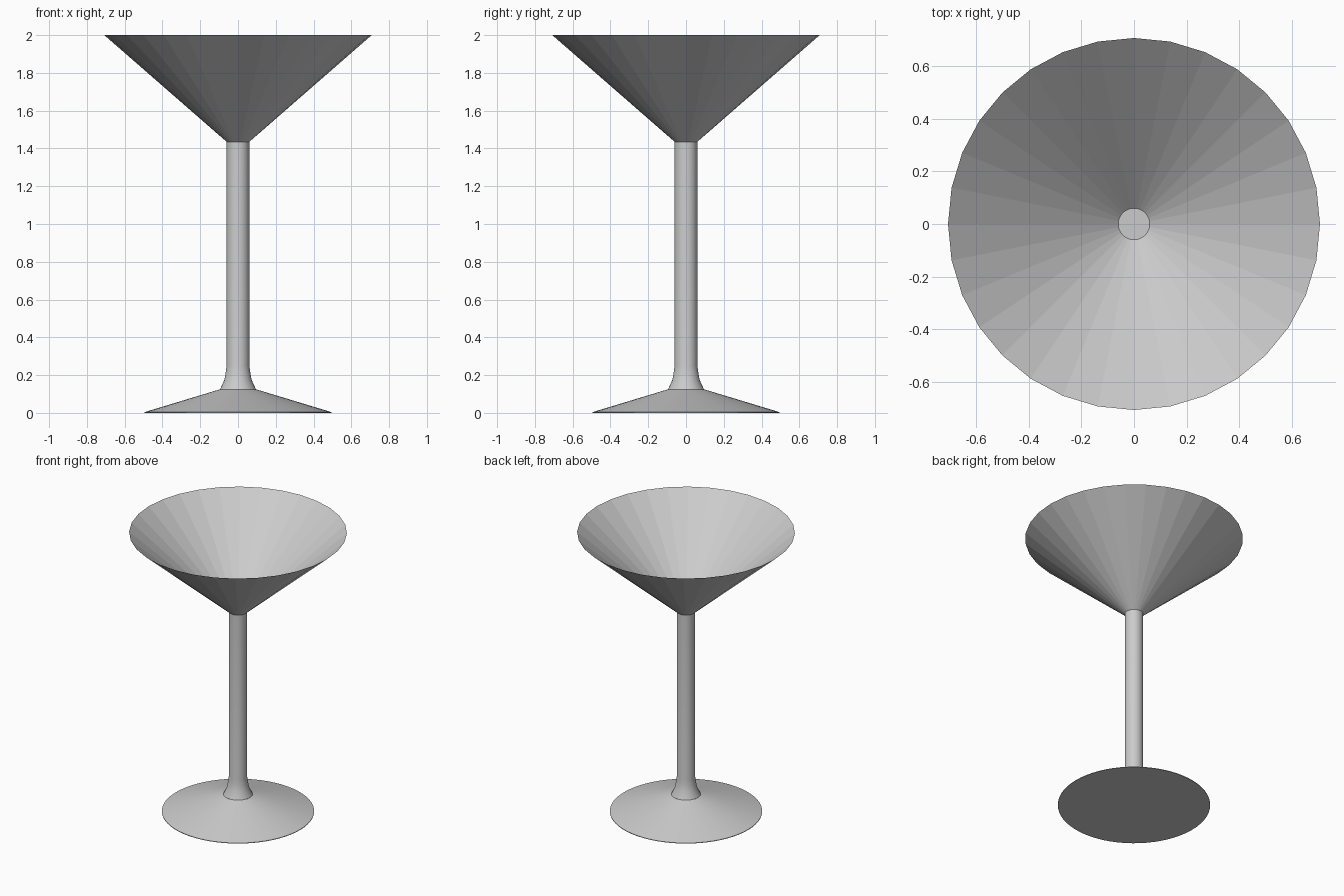
import bpy, bmesh, math

if "Cube" in bpy.data.objects:
    bpy.data.objects.remove(bpy.data.objects["Cube"])


def lathe(name, profile, sides, smooth, cap_bottom=False, cap_top=False):
    """Revolve a (radius, z) profile around the z axis."""
    bm = bmesh.new()
    rings = []
    for r, z in profile:
        rings.append([bm.verts.new((r * math.sin(2 * math.pi * i / sides),
                                    r * math.cos(2 * math.pi * i / sides), z))
                      for i in range(sides)])
    for a, b in zip(rings, rings[1:]):
        for i in range(sides):
            j = (i + 1) % sides
            bm.faces.new((a[j], a[i], b[i], b[j]))
    if cap_bottom:
        bm.faces.new(rings[0])
    if cap_top:
        bm.faces.new(rings[-1][::-1])
    mesh = bpy.data.meshes.new(name)
    bm.to_mesh(mesh)
    bm.free()
    obj = bpy.data.objects.new(name, mesh)
    bpy.context.collection.objects.link(obj)
    if smooth:
        bpy.ops.object.select_all(action='DESELECT')
        obj.select_set(True)
        bpy.context.view_layer.objects.active = obj
        bpy.ops.object.shade_smooth_by_angle(angle=math.radians(30))
    return obj


# Shallow conical foot, closed underneath
lathe("foot", [(0.495, 0), (0.495, 0.004), (0.095, 0.125)], 64, False, cap_bottom=True)

# Stem with a flared collar; its top closes the bottom of the bowl
lathe("stem", [(0.095, 0.125), (0.072, 0.175), (0.065, 0.215), (0.06, 0.25), (0.06, 1.435)],
      32, True, cap_top=True)

# Open thin-walled conical bowl with flat facets
lathe("bowl", [(0.06, 1.435), (0.708, 2.0)], 32, False)
